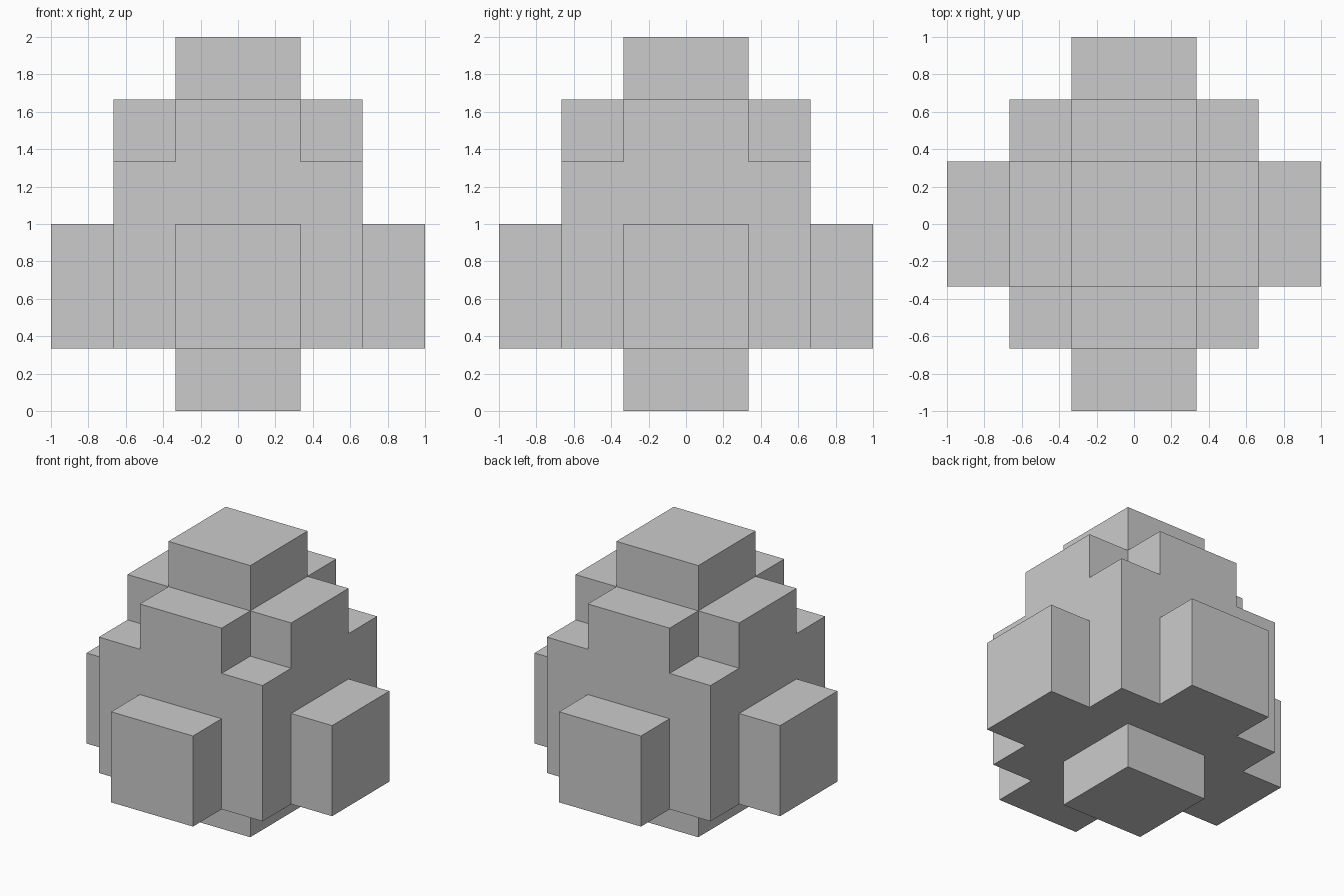
import bpy
import bmesh

if "Cube" in bpy.data.objects:
    bpy.data.objects.remove(bpy.data.objects["Cube"])

U = 1 / 3                      # one step of the stepped shape
XY = [-3, -2, -1, 1, 2, 3]     # breaks in x and y, in steps
Z = [0, 1, 3, 4, 5, 6]         # breaks in z, in steps

# Solid boxes (half x, half y, bottom, top), in steps
BOXES = [
    (1, 1, 0, 1),   # foot
    (2, 2, 1, 4),   # main body
    (3, 1, 1, 3),   # left and right side blocks
    (1, 3, 1, 3),   # front and back side blocks
    (2, 1, 4, 5),   # shoulder cross, along x
    (1, 2, 4, 5),   # shoulder cross, along y
    (1, 1, 5, 6),   # cap
]


def solid(cell):
    """True if the grid cell lies inside one of the boxes."""
    if not all(0 <= c < 5 for c in cell):
        return False
    x, y, z = (abs(b[c] + b[c + 1]) / 2 for b, c in zip((XY, XY, Z), cell))
    return any(x < hx and y < hy and lo < z < hi for hx, hy, lo, hi in BOXES)


bm = bmesh.new()
verts = {}


def vert(p):
    if p not in verts:
        verts[p] = bm.verts.new((XY[p[0]] * U, XY[p[1]] * U, Z[p[2]] * U))
    return verts[p]


# Skin only the exposed cell sides, giving one closed shell
for cell in [(i, j, k) for i in range(5) for j in range(5) for k in range(5)]:
    if not solid(cell):
        continue
    for axis in range(3):
        for side in (0, 1):
            neighbour = list(cell)
            neighbour[axis] += 2 * side - 1
            if solid(neighbour):
                continue
            a, b = (axis + 1) % 3, (axis + 2) % 3
            ring = []
            for da, db in ((0, 0), (1, 0), (1, 1), (0, 1)):
                p = list(cell)
                p[axis] += side
                p[a] += da
                p[b] += db
                ring.append(vert(tuple(p)))
            bm.faces.new(ring if side else ring[::-1])

mesh = bpy.data.meshes.new("stepped_egg")
bm.to_mesh(mesh)
bm.free()
bpy.context.collection.objects.link(bpy.data.objects.new("stepped_egg", mesh))
